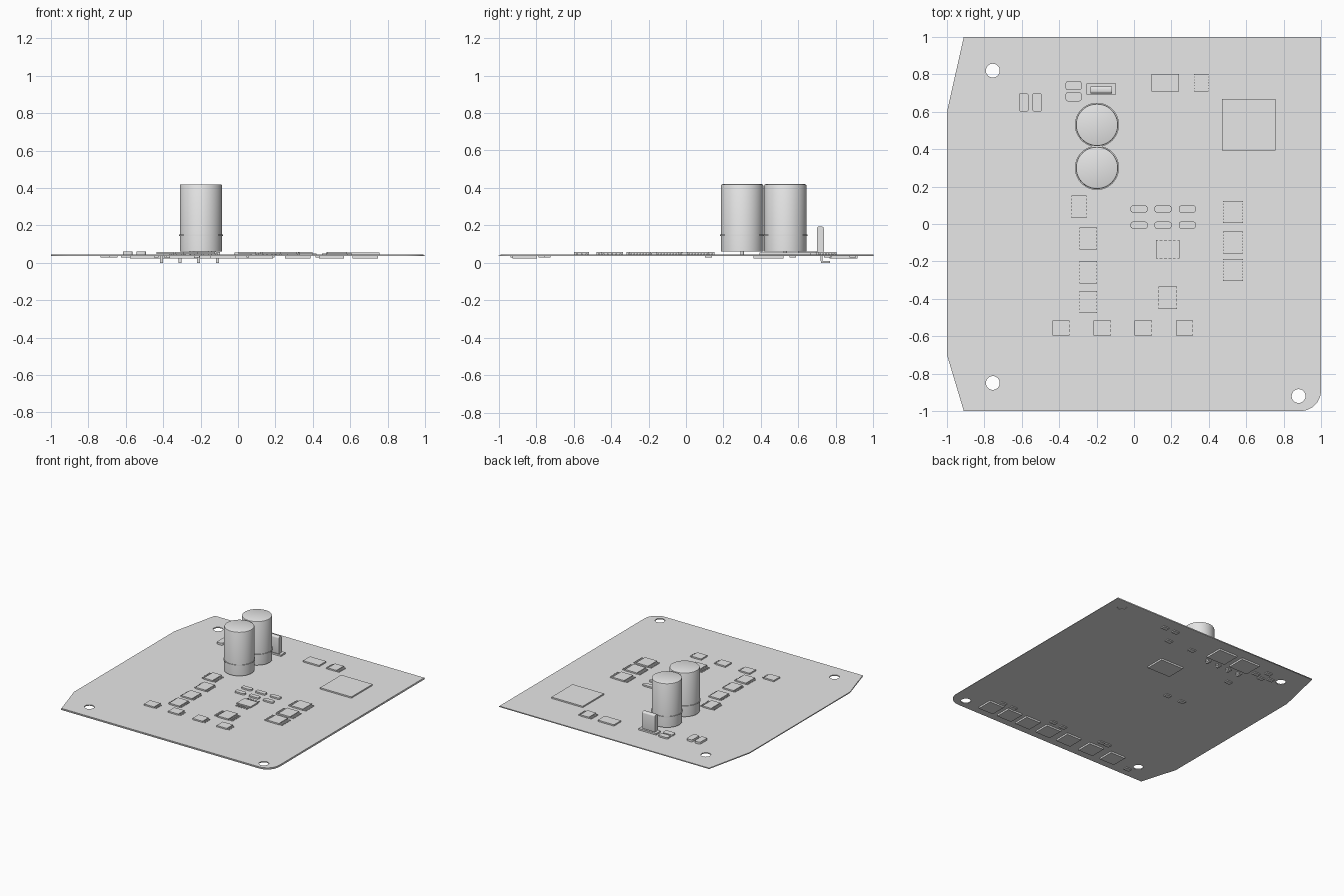
import bpy, bmesh, math
from mathutils import Matrix

if "Cube" in bpy.data.objects:
    bpy.data.objects.remove(bpy.data.objects["Cube"])

grey = bpy.data.materials.new("plain grey")
grey.diffuse_color = (0.8, 0.8, 0.8, 1)
grey.use_nodes = True
grey.node_tree.nodes["Principled BSDF"].inputs["Base Color"].default_value = grey.diffuse_color
TOP, BOTTOM = 0.044, 0.036          # board faces


def finish(name, bm, smooth=False):
    me = bpy.data.meshes.new(name)
    bm.to_mesh(me)
    bm.free()
    ob = bpy.data.objects.new(name, me)
    bpy.context.collection.objects.link(ob)
    me.materials.append(grey)
    if smooth:
        bpy.ops.object.select_all(action='DESELECT')
        ob.select_set(True)
        bpy.context.view_layer.objects.active = ob
        bpy.ops.object.shade_smooth_by_angle(angle=math.radians(35))
    return ob


def add_box(bm, x, y, w, d, z0, z1):
    m = Matrix.Translation((x, y, (z0 + z1) / 2)) @ Matrix.Diagonal((w, d, z1 - z0, 1))
    return bmesh.ops.create_cube(bm, size=1, matrix=m)["verts"]


def add_rounded(bm, x, y, w, d, z0, z1, r, axis='Z'):
    """Box with the four edges along one axis rounded."""
    vs = add_box(bm, x, y, w, d, z0, z1)
    i = 'XYZ'.index(axis)
    edges = {e for v in vs for e in v.link_edges
             if abs(e.verts[0].co[i] - e.verts[1].co[i]) > 1e-5}
    bmesh.ops.bevel(bm, geom=list(edges), offset=r, segments=4, affect='EDGES', profile=0.5)


def add_cyl(bm, x, y, r, z0, z1, n=48):
    bmesh.ops.create_cone(bm, cap_ends=True, segments=n, radius1=r, radius2=r, depth=z1 - z0,
                          matrix=Matrix.Translation((x, y, (z0 + z1) / 2)))


# Board layers: outline with round holes, filled and thickened
def board(name, outline, holes, z0, z1):
    cu = bpy.data.curves.new(name, 'CURVE')
    cu.dimensions, cu.fill_mode, cu.extrude = '2D', 'BOTH', (z1 - z0) / 2
    loops = [outline] + [[(x + 0.037 * math.cos(a * math.tau / 32),
                           y + 0.037 * math.sin(a * math.tau / 32)) for a in range(32)]
                         for x, y in holes]
    for pts in loops:
        s = cu.splines.new('POLY')
        s.points.add(len(pts) - 1)
        for p, (x, y) in zip(s.points, pts):
            p.co = (x, y, 0, 1)
        s.use_cyclic_u = True
    cu.materials.append(grey)
    ob = bpy.data.objects.new(name, cu)
    ob.location.z = (z0 + z1) / 2
    bpy.context.collection.objects.link(ob)
    bpy.ops.object.select_all(action='DESELECT')
    ob.select_set(True)
    bpy.context.view_layer.objects.active = ob
    bpy.ops.object.convert(target='MESH')


def outline(right, front, r=0.11):
    corner = [(right - r + r * math.sin(a * math.pi / 16), front + r - r * math.cos(a * math.pi / 16))
              for a in range(9)]
    return [(-0.91, front)] + corner + [(right, 1), (-0.91, 1), (-1, 0.6), (-1, -0.7)]


holes = [(-0.755, 0.82), (-0.755, -0.85), (0.88, -0.92)]
board("board_lower", outline(1.0, -1.0), holes + [(0.89, 0.92)], BOTTOM, 0.04)
board("board_upper", outline(0.992, -0.99), holes, 0.04, TOP)

# Tall cylindrical capacitors with a thin collar
for i, y in enumerate((0.53, 0.30)):
    bm = bmesh.new()
    add_cyl(bm, -0.198, y, 0.113, 0.06, 0.42)
    rim = [e for e in bm.edges if all(v.co.z > 0.41 for v in e.verts)]
    bmesh.ops.bevel(bm, geom=rim, offset=0.008, segments=2, affect='EDGES', profile=0.5)
    add_cyl(bm, -0.198, y, 0.118, 0.144, 0.151)
    for dx in (-0.05, 0.05):
        add_cyl(bm, -0.198 + dx, y, 0.01, TOP, 0.06, 12)
    finish(f"tall_capacitor_{i}", bm, True)

# Upright disc component on a low base, with bent leads under the board
bm = bmesh.new()
add_box(bm, -0.175, 0.722, 0.16, 0.057, TOP, 0.057)
add_rounded(bm, -0.175, 0.717, 0.115, 0.037, 0.05, 0.195, 0.012, 'X')
finish("upright_component", bm, True)
bm = bmesh.new()
for x in (-0.41, -0.31, -0.21, -0.11):
    add_box(bm, x, 0.724, 0.016, 0.012, 0.01, BOTTOM)
    add_box(bm, x, 0.745, 0.016, 0.05, 0.0, 0.01)
finish("bent_leads", bm)


# Chips: body and rows of pins; sides is a string of pin sides
def chip(name, x, y, w, d, span, pins, sides="lr"):
    bm = bmesh.new()
    add_box(bm, x, y, w, d, TOP + 0.002, 0.057)
    along, half = (d, w / 2) if sides in ("lr", "r") else (w, d / 2)
    leg = span / 2 - half
    for side in sides:
        sign = 1 if side in "rt" else -1
        for k in range(pins):
            t = ((k + 0.5) / pins - 0.5) * along * 0.95
            off = sign * (half + leg / 2)
            if side in "lr":
                add_box(bm, x + off, y + t, leg, 0.009, TOP, 0.051)
            else:
                add_box(bm, x + t, y + off, 0.009, leg, TOP, 0.051)
    finish(name, bm)


chip("small_chip_0", 0.36, 0.755, 0.078, 0.095, 0.12, 6)
chip("small_chip_1", -0.295, 0.093, 0.08, 0.12, 0.125, 6)
for i, y in enumerate((-0.078, -0.258, -0.418)):
    chip(f"left_chip_{i}", -0.245, y, 0.095, 0.118, 0.12, 6)
for i, y in enumerate((0.065, -0.1, -0.245)):
    chip(f"right_chip_{i}", 0.53, y, 0.108, 0.118, 0.16, 7)
chip("centre_chip_0", 0.18, -0.135, 0.125, 0.1, 0.16, 5, "tb")
chip("centre_chip_1", 0.18, -0.395, 0.1, 0.12, 0.168, 5)
for i in range(4):
    chip(f"front_chip_{i}", -0.39 + 0.22 * i, -0.557, 0.092, 0.08, 0.125, 3, "r")

# Plain flat packages
for name, x, y, w, d in (("processor", 0.613, 0.53, 0.285, 0.275),
                         ("flat_package", 0.167, 0.755, 0.147, 0.092)):
    bm = bmesh.new()
    add_box(bm, x, y, w, d, TOP, 0.055)
    finish(name, bm)

# Rounded small capacitors on top
spots = [(x, y, 0.09, 0.037, 0.056) for x in (0.027, 0.155, 0.285) for y in (0.08, -0.006)]
spots += [(-0.323, y, 0.085, 0.048, 0.056) for y in (0.74, 0.68)]
spots += [(x, 0.65, 0.052, 0.098, 0.061) for x in (-0.59, -0.518)]
bm = bmesh.new()
for x, y, w, d, z in spots:
    add_rounded(bm, x, y, w, d, TOP, z, 0.012)
finish("small_capacitors", bm, True)

# Underside: row of packages along the front edge
bm = bmesh.new()
for x in (0.68, 0.5, 0.32, 0.12, -0.08, -0.3, -0.51):
    add_box(bm, x, -0.86, 0.135, 0.13, 0.022, BOTTOM)
finish("underside_front_row", bm)

# Underside: larger packages
bm = bmesh.new()
for x, y, w, d in ((0.06, 0.44, 0.21, 0.16), (-0.16, 0.84, 0.17, 0.15), (-0.38, 0.84, 0.17, 0.15)):
    add_box(bm, x, y, w, d, 0.022, BOTTOM)
finish("underside_packages", bm)

# Underside: small parts
bm = bmesh.new()
for x, y in ((0.64, -0.77), (0.54, -0.77), (0.17, -0.74), (0.07, -0.75), (-0.3, -0.74), (-0.36, -0.74),
             (-0.71, -0.92), (-0.53, 0.8), (-0.6, 0.77), (-0.6, 0.86), (-0.67, 0.8), (-0.45, 0.57),
             (0.29, 0.755), (0.07, 0.76), (0.44, 0.89), (0.34, 0.89), (-0.37, 0.12), (-0.23, 0.12)):
    add_box(bm, x, y, 0.05, 0.035, 0.028, BOTTOM)
finish("underside_small_parts", bm)
